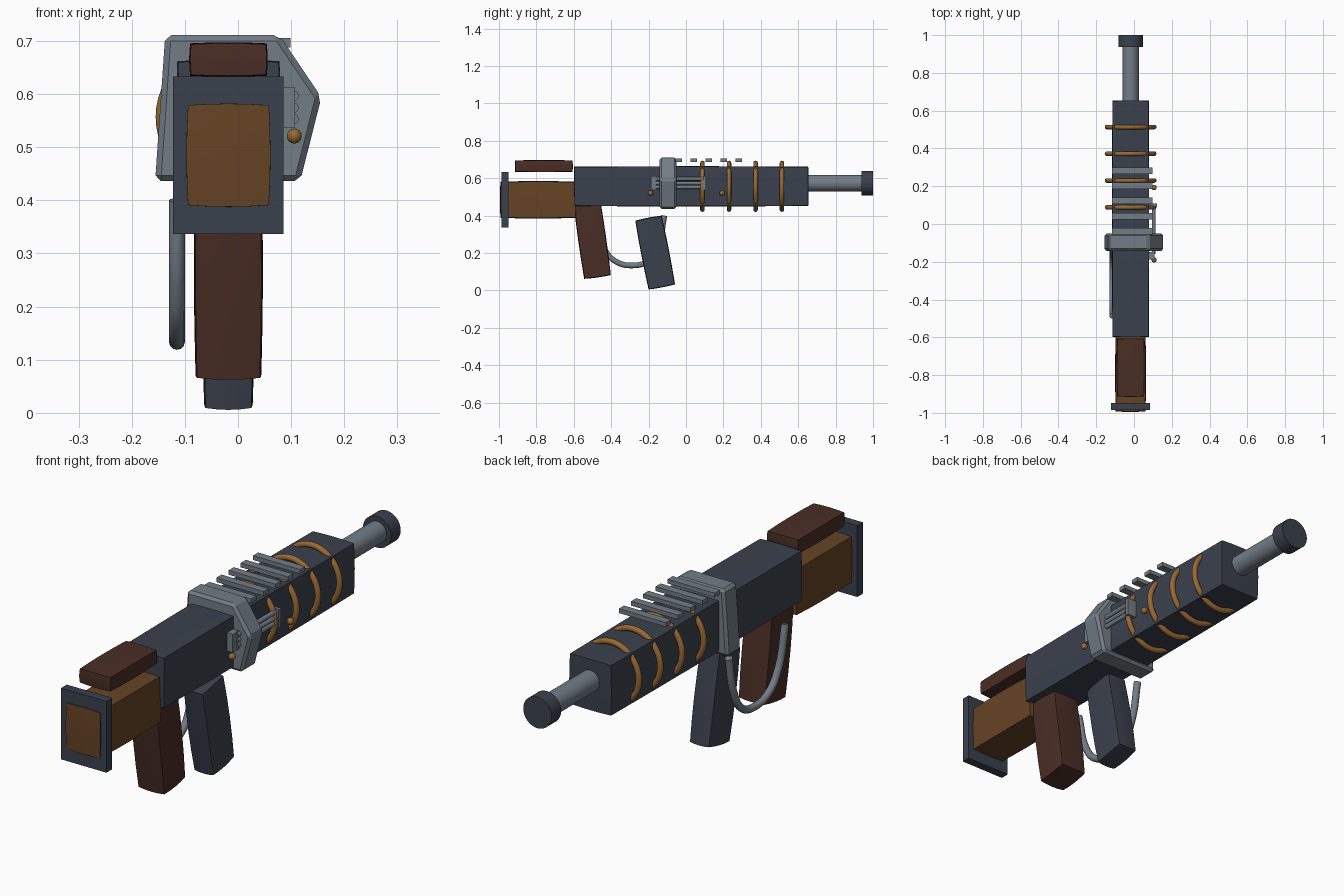
import bpy
import bmesh
from math import radians
from mathutils import Vector, Matrix

cube = bpy.data.objects.get("Cube")
if cube:
    bpy.data.objects.remove(cube, do_unlink=True)

CX = -0.018  # centre line of the main body


def material(name, rgb):
    m = bpy.data.materials.new(name)
    m.use_nodes = True
    m.diffuse_color = (*rgb, 1)
    m.node_tree.nodes["Principled BSDF"].inputs["Base Color"].default_value = (*rgb, 1)
    return m


gunmetal = material("dark blue grey metal", (0.042, 0.052, 0.073))
steel = material("grey steel", (0.17, 0.205, 0.24))
dark_wood = material("dark brown wood", (0.068, 0.027, 0.018))
light_wood = material("light brown wood", (0.13, 0.057, 0.018))
copper = material("copper", (0.31, 0.14, 0.035))


def finish(name, bm, mat, smooth=False):
    bmesh.ops.recalc_face_normals(bm, faces=bm.faces)
    mesh = bpy.data.meshes.new(name)
    bm.to_mesh(mesh)
    bm.free()
    mesh.materials.append(mat)
    ob = bpy.data.objects.new(name, mesh)
    bpy.context.collection.objects.link(ob)
    if smooth:
        bpy.ops.object.select_all(action='DESELECT')
        ob.select_set(True)
        bpy.context.view_layer.objects.active = ob
        bpy.ops.object.shade_smooth_by_angle(angle=radians(40))
    return ob


def box(name, centre, size, mat, tilt=0, bulge=0):
    """Box that can lean in the side plane and swell gently in the middle of each face."""
    bm = bmesh.new()
    bmesh.ops.create_cube(bm, size=2)
    if bulge:
        bmesh.ops.subdivide_edges(bm, edges=bm.edges[:], cuts=3, use_grid_fill=True)
    half = Vector(size) / 2
    for v in bm.verts:
        p = v.co.copy()
        for i in range(3):
            j, k = (i + 1) % 3, (i + 2) % 3
            v.co[i] = p[i] * (half[i] - bulge * (p[j] ** 2 + p[k] ** 2) / 2)
    bm.transform(Matrix.Translation(centre) @ Matrix.Rotation(radians(tilt), 4, 'X'))
    return finish(name, bm, mat, bulge > 0)


def cylinder(name, y0, y1, radius, x, z, mat, sides=32):
    bm = bmesh.new()
    bmesh.ops.create_cone(bm, cap_ends=True, segments=sides, radius1=radius,
                          radius2=radius, depth=y1 - y0)
    bm.transform(Matrix.Translation((x, (y0 + y1) / 2, z)) @ Matrix.Rotation(radians(90), 4, 'X'))
    return finish(name, bm, mat, True)


# Main body, stock and grips
box("receiver", (CX, 0.028, 0.557), (0.197, 1.255, 0.215), gunmetal, bulge=0.004)
box("stock", (CX, -0.79, 0.485), (0.164, 0.41, 0.2), light_wood, bulge=0.006)
box("butt_plate", (CX, -0.967, 0.485), (0.208, 0.037, 0.296), gunmetal)
box("cheek_rest", (CX, -0.76, 0.665), (0.148, 0.31, 0.065), dark_wood, bulge=0.004)
box("rear_grip", (CX, -0.501, 0.27), (0.13, 0.15, 0.405), dark_wood, tilt=8, bulge=0.006)
box("magazine", (CX, -0.165, 0.203), (0.098, 0.15, 0.38), gunmetal, tilt=11, bulge=0.006)

# Barrel and muzzle
cylinder("barrel", 0.64, 0.95, 0.044, CX, 0.574, steel)
cylinder("muzzle", 0.937, 1.0, 0.065, CX, 0.574, gunmetal)

# Five-sided collar
bm = bmesh.new()
outline = [(-0.137, 0.711), (0.078, 0.711), (0.157, 0.594), (0.117, 0.436), (-0.156, 0.436)]
face = bm.faces.new([bm.verts.new((x, -0.142, z)) for x, z in outline])
extruded = bmesh.ops.extrude_face_region(bm, geom=[face])["geom"]
bmesh.ops.translate(bm, vec=(0, 0.091, 0),
                    verts=[g for g in extruded if isinstance(g, bmesh.types.BMVert)])
collar = finish("collar", bm, steel)
bevel = collar.modifiers.new("edge_bevel", 'BEVEL')
bevel.width = 0.011
bevel.segments = 1

# Copper coils around the body
for i, y in enumerate((0.088, 0.23, 0.372, 0.513)):
    bpy.ops.mesh.primitive_torus_add(location=(CX, y, 0.557), rotation=(radians(90), 0, 0),
                                     major_radius=0.125, minor_radius=0.012,
                                     major_segments=48, minor_segments=12)
    ring = bpy.context.object
    ring.name = f"coil_{i + 1}"
    ring.data.materials.append(copper)
    bpy.ops.object.shade_smooth()

# Sight rail slats
for i in range(5):
    box(f"rail_slat_{i + 1}", (-0.009, -0.038 + 0.08 * i, 0.697), (0.216, 0.034, 0.018), steel)

# Bolt carriage on the side: end plates, rods and knobs
box("bolt_rear_plate", (0.094, -0.168, 0.574), (0.027, 0.04, 0.076), steel)
box("bolt_front_plate", (0.1, 0.1, 0.574), (0.045, 0.016, 0.076), steel)
for i, z in enumerate((0.553, 0.574, 0.597)):
    cylinder(f"bolt_rod_{i + 1}", -0.16, 0.1, 0.01, 0.104, z, steel, 16)
for i, y in enumerate((-0.19, 0.193)):
    bpy.ops.mesh.primitive_uv_sphere_add(radius=0.014, location=(0.106, y, 0.521),
                                         segments=20, ring_count=12)
    knob = bpy.context.object
    knob.name = f"knob_{i + 1}"
    knob.data.materials.append(copper)
    bpy.ops.object.shade_smooth()

# Trigger guard tube
curve = bpy.data.curves.new("trigger_guard", 'CURVE')
curve.dimensions = '3D'
curve.bevel_depth = 0.015
curve.bevel_resolution = 4
curve.use_fill_caps = True
path = [(-0.487, 0.4), (-0.44, 0.23), (-0.38, 0.158), (-0.28, 0.134),
        (-0.2, 0.16), (-0.15, 0.24), (-0.115, 0.4)]
spline = curve.splines.new('BEZIER')
spline.bezier_points.add(len(path) - 1)
for p, (y, z) in zip(spline.bezier_points, path):
    p.co = (-0.115, y, z)
    p.handle_left_type = p.handle_right_type = 'AUTO'
curve.materials.append(steel)
bpy.context.collection.objects.link(bpy.data.objects.new("trigger_guard", curve))
